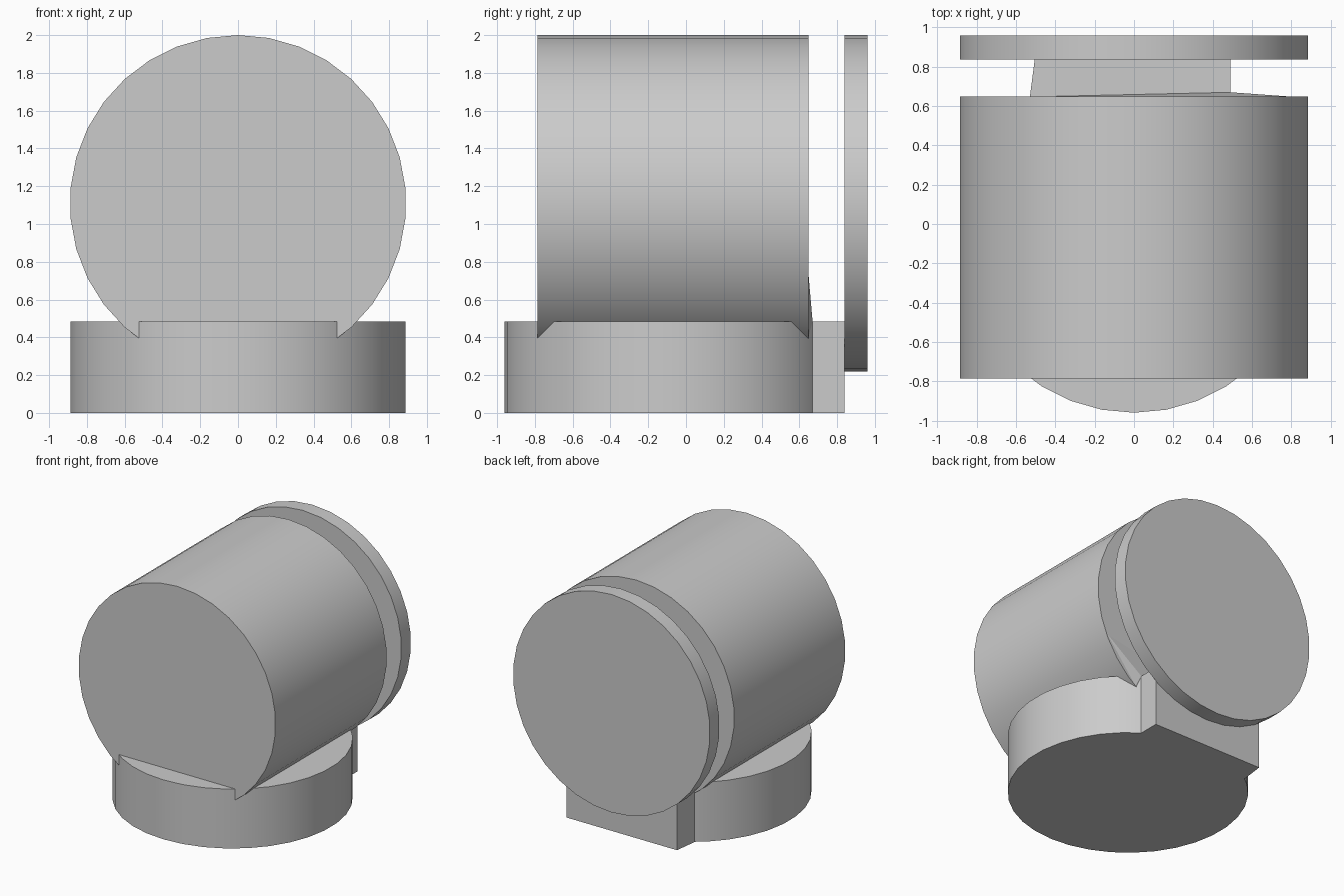
import bpy, bmesh, math
from mathutils import Vector

cube = bpy.data.objects.get("Cube")
if cube:
    bpy.data.objects.remove(cube)

RADIUS, SIDES = 0.89, 34
DRUM_Z, BASE_Y, BASE_TOP = 1.11, -0.07, 0.485

grey = bpy.data.materials.new("mid_grey")
grey.use_nodes = True
grey.diffuse_color = (0.6, 0.6, 0.6, 1)
grey.node_tree.nodes["Principled BSDF"].inputs["Base Color"].default_value = grey.diffuse_color


def add_object(name, bm):
    bmesh.ops.recalc_face_normals(bm, faces=bm.faces)
    mesh = bpy.data.meshes.new(name)
    bm.to_mesh(mesh)
    bm.free()
    mesh.materials.append(grey)
    obj = bpy.data.objects.new(name, mesh)
    bpy.context.collection.objects.link(obj)
    return obj


def prism(name, outline, offset):
    """Extrude a closed outline of points along an offset."""
    bm = bmesh.new()
    face = bm.faces.new([bm.verts.new(p) for p in outline])
    result = bmesh.ops.extrude_face_region(bm, geom=[face], use_keep_orig=True)
    moved = [v for v in result["geom"] if isinstance(v, bmesh.types.BMVert)]
    bmesh.ops.translate(bm, verts=moved, vec=Vector(offset))
    return add_object(name, bm)


def smooth(obj):
    bpy.ops.object.select_all(action="DESELECT")
    obj.select_set(True)
    bpy.context.view_layer.objects.active = obj
    bpy.ops.object.shade_smooth_by_angle(angle=math.radians(30))


circle = [(RADIUS * math.sin(a), RADIUS * math.cos(a))
          for a in (math.tau * i / SIDES for i in range(SIDES))]

# Upright round base
smooth(prism("round_base", [(x, BASE_Y - y, 0) for x, y in circle], (0, 0, BASE_TOP)))

# Horizontal drum and the separate disc behind it
for name, start, end in (("drum", -0.785, 0.648), ("back_disc", 0.838, 0.96)):
    outline = [(x, start, DRUM_Z + z) for x, z in circle]
    smooth(prism(name, outline, (0, end - start, 0)))

# Block joining the base to the disc
prism("rear_block", [(-0.53, 0.645, 0), (0.492, 0.645, 0), (0.492, 0.838, 0), (-0.505, 0.838, 0)],
      (0, 0, BASE_TOP))

# Thin wedge where the drum's back meets the block
bm = bmesh.new()
for point in ((0.8, 0.648, 0.74), (0.492, 0.67, BASE_TOP), (-0.48, 0.648, BASE_TOP), (0.53, 0.648, 0.4)):
    bm.verts.new(point)
bmesh.ops.convex_hull(bm, input=bm.verts)
add_object("rear_wedge", bm)
